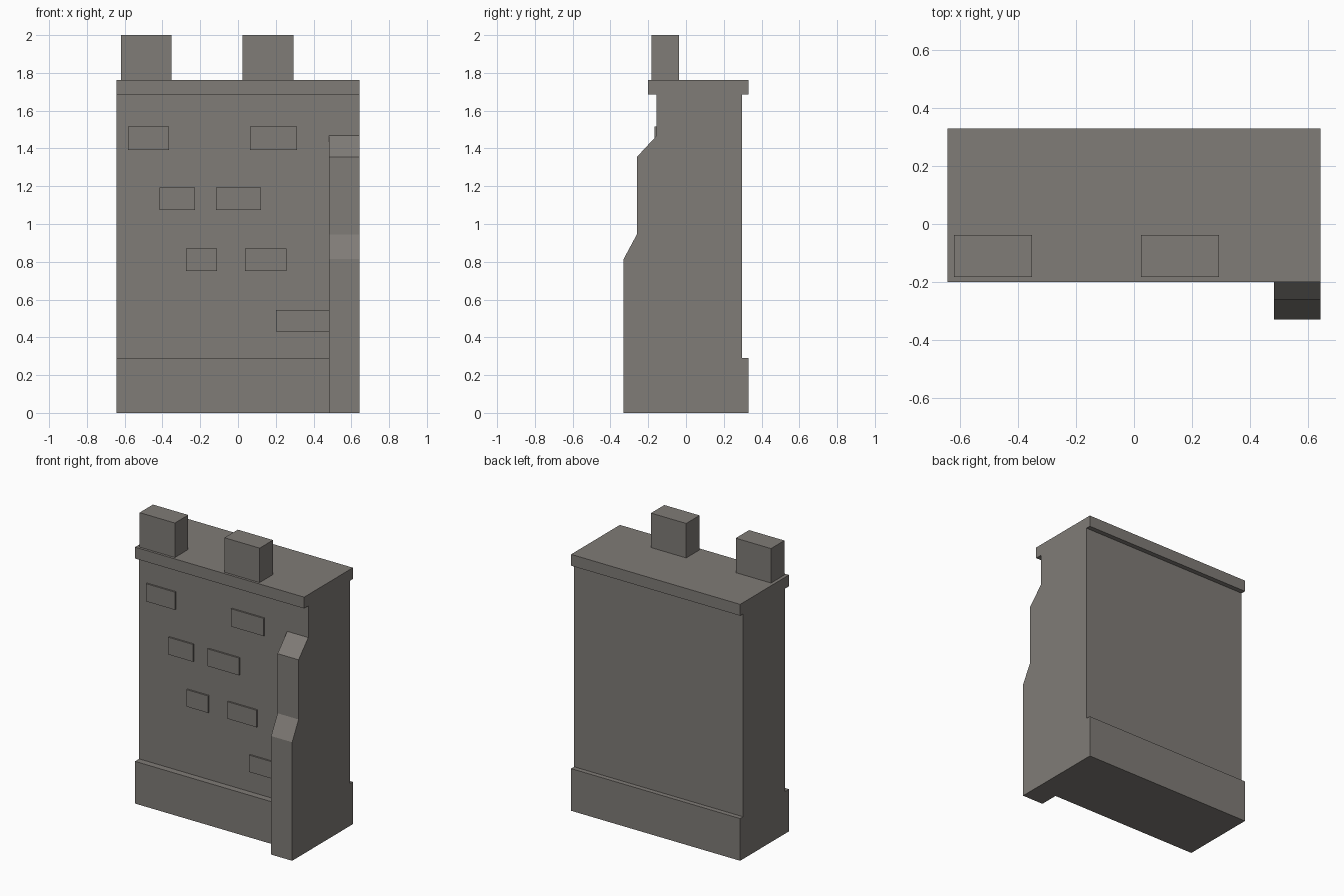
import bpy, bmesh

if "Cube" in bpy.data.objects:
    bpy.data.objects.remove(bpy.data.objects["Cube"])

stone = bpy.data.materials.new("warm_grey_stone")
stone.diffuse_color = (0.215, 0.200, 0.184, 1)
stone.use_nodes = True
stone.node_tree.nodes["Principled BSDF"].inputs["Base Color"].default_value = stone.diffuse_color

HALF = 0.643      # half width of the wall
FRONT = -0.155    # front face of the wall


def extrude_x(name, profile, x0, x1):
    """Extrude a (y, z) profile from x0 to x1."""
    bm = bmesh.new()
    face = bm.faces.new([bm.verts.new((x0, y, z)) for y, z in profile])
    geom = bmesh.ops.extrude_face_region(bm, geom=[face])["geom"]
    moved = [g for g in geom if isinstance(g, bmesh.types.BMVert)]
    bmesh.ops.translate(bm, verts=moved, vec=(x1 - x0, 0, 0))
    bmesh.ops.recalc_face_normals(bm, faces=bm.faces)
    mesh = bpy.data.meshes.new(name)
    bm.to_mesh(mesh)
    bm.free()
    mesh.materials.append(stone)
    obj = bpy.data.objects.new(name, mesh)
    bpy.context.collection.objects.link(obj)
    return obj


def box(name, x0, x1, y0, y1, z0, z1):
    return extrude_x(name, [(y0, z0), (y1, z0), (y1, z1), (y0, z1)], x0, x1)


# Wall with plinth at the foot and coping at the top
extrude_x("wall", [
    (-0.20, 0), (0.33, 0), (0.33, 0.29), (0.297, 0.29),
    (0.297, 1.685), (0.33, 1.685), (0.33, 1.763), (-0.20, 1.763),
    (-0.20, 1.685), (FRONT, 1.685), (FRONT, 0.29), (-0.20, 0.29)],
    -HALF, HALF)

# Stepped buttress on the right end, fitted against wall and plinth
extrude_x("buttress", [
    (-0.33, 0), (-0.20, 0), (-0.20, 0.29), (FRONT, 0.29),
    (FRONT, 1.468), (-0.26, 1.355), (-0.26, 0.945), (-0.33, 0.815)],
    0.483, HALF)

# Merlons along the front edge
for i, x in enumerate((-0.62, 0.025)):
    box(f"merlon_{i + 1}", x, x + 0.268, -0.183, -0.038, 1.763, 2.0)

# Raised stones on the front: x range, z range
stones = [(-0.583, -0.364, 1.393, 1.515), (0.063, 0.312, 1.393, 1.515),
          (-0.415, -0.227, 1.073, 1.192), (-0.116, 0.123, 1.073, 1.192),
          (-0.276, -0.111, 0.752, 0.869), (0.037, 0.258, 0.752, 0.869),
          (0.201, 0.483, 0.43, 0.546)]
for i, (x0, x1, z0, z1) in enumerate(stones):
    box(f"raised_stone_{i + 1}", x0, x1, FRONT - 0.011, FRONT + 0.01, z0, z1)
